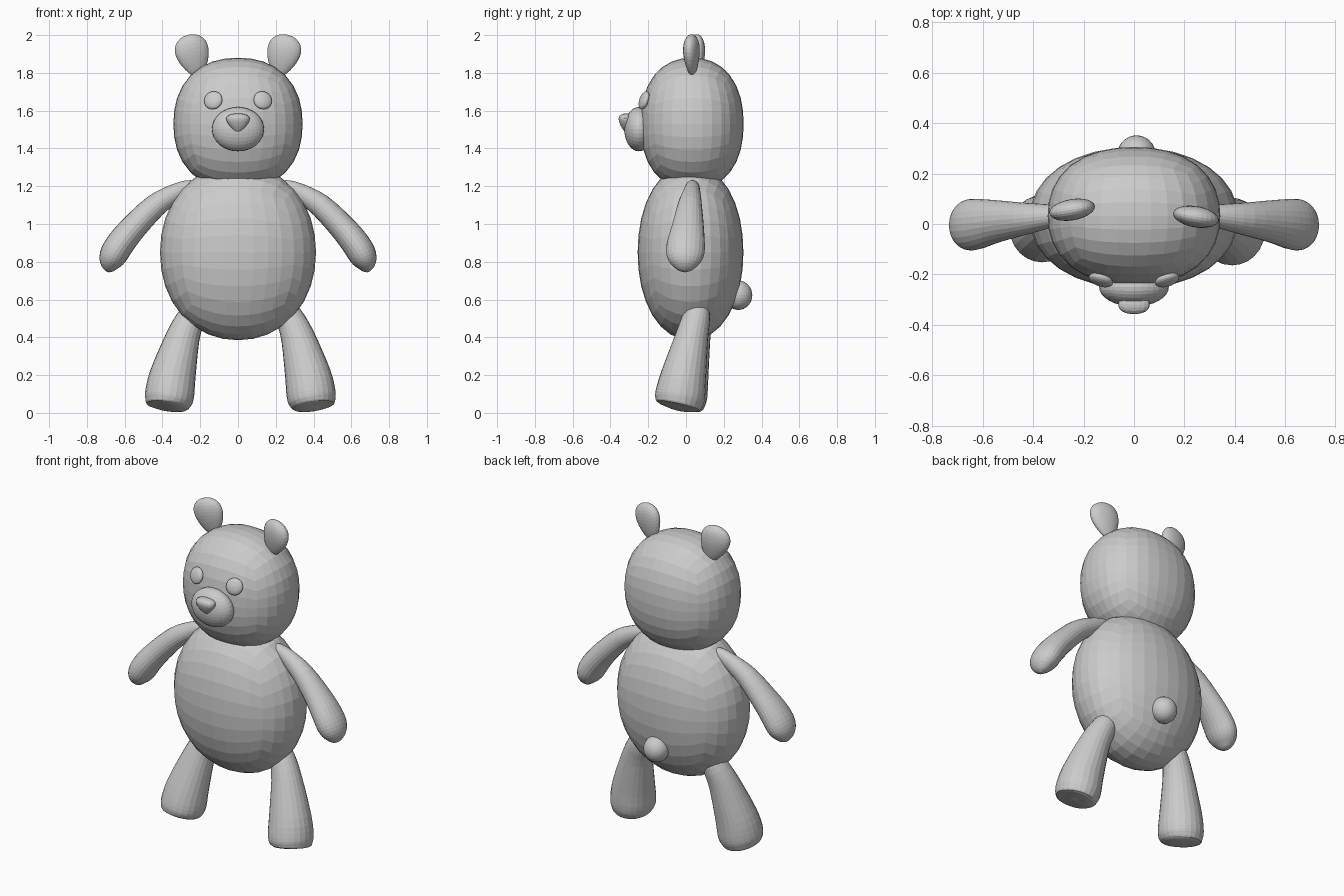
import bpy, bmesh, math
from mathutils import Vector, Euler

if "Cube" in bpy.data.objects:
    bpy.data.objects.remove(bpy.data.objects["Cube"])


def finish(name, bm):
    bmesh.ops.recalc_face_normals(bm, faces=bm.faces)
    mesh = bpy.data.meshes.new(name)
    bm.to_mesh(mesh)
    bm.free()
    obj = bpy.data.objects.new(name, mesh)
    bpy.context.collection.objects.link(obj)
    return obj


def blob(name, loc, radii, rot=(0, 0, 0), power=2.0, taper=0.0, cuts=7):
    """Quad sphere, optionally boxier (power) or egg-shaped (taper)."""
    bm = bmesh.new()
    bmesh.ops.create_cube(bm, size=2)
    bmesh.ops.subdivide_edges(bm, edges=bm.edges[:], cuts=cuts, use_grid_fill=True)
    turn = Euler(rot).to_matrix()
    for v in bm.verts:
        d = Vector([math.tan(c * math.pi / 4) for c in v.co])
        d /= sum(abs(c) ** power for c in d) ** (1 / power)
        k = 1 + taper * d.z
        v.co = turn @ Vector((d.x * radii[0] * k, d.y * radii[1] * k, d.z * radii[2])) + Vector(loc)
    return finish(name, bm)


def smooth_path(pts, steps):
    """Catmull-Rom interpolation of (x, y, z, ru, rv) tuples."""
    out = []
    for i in range(len(pts) - 1):
        a, b, c, d = (pts[max(i - 1, 0)], pts[i], pts[i + 1], pts[min(i + 2, len(pts) - 1)])
        for s in range(steps):
            t = s / steps
            out.append([0.5 * (2 * q + (r - p) * t + (2 * p - 5 * q + 4 * r - w) * t * t
                               + (3 * q - p - 3 * r + w) * t ** 3)
                        for p, q, r, w in zip(a, b, c, d)])
    out.append(list(pts[-1]))
    return out


def limb(name, pts, side, shift=(0, 0), segs=24, steps=3):
    """Tube of elliptical rings along a path; side = -1 mirrors it."""
    path = smooth_path(pts, steps)
    bm = bmesh.new()
    rings = []
    for i, (x, y, z, ru, rv) in enumerate(path):
        t = (Vector(path[min(i + 1, len(path) - 1)][:3]) - Vector(path[max(i - 1, 0)][:3])).normalized()
        u = t.cross(Vector((0, 1, 0))).normalized()
        v = u.cross(t)
        ring = []
        for k in range(segs):
            a = 2 * math.pi * k / segs
            co = Vector((x, y, z)) + u * max(ru, .002) * math.cos(a) + v * max(rv, .002) * math.sin(a)
            ring.append(bm.verts.new((co.x * side + shift[0], co.y + shift[1], co.z)))
        rings.append(ring)
    for r0, r1 in zip(rings, rings[1:]):
        for k in range(segs):
            n = (k + 1) % segs
            bm.faces.new((r0[k], r0[n], r1[n], r1[k]))
    bm.faces.new(rings[0])
    bm.faces.new(rings[-1])
    return finish(name, bm)


# Body, head and tail
blob("body", (0, .024, .85), (.413, .28, .465), power=2.1)
blob("head", (0, .032, 1.53), (.342, .273, .35), power=2.25)
blob("tail", (.01, .277, .623), (.075, .074, .078))

# Face
blob("muzzle", (0, -.25, 1.502), (.138, .077, .117))
blob("nose", (0, -.318, 1.535), (.055, .034, .05), power=2.2, taper=.55, cuts=5)

# Limb paths: x, y, z, radius in the front plane, radius in depth
arm = [(.22, .035, 1.215, .012, .012), (.26, .034, 1.2, .034, .034),
       (.34, .03, 1.16, .05, .048), (.44, .02, 1.095, .062, .065),
       (.55, .01, .985, .07, .085), (.62, 0, .9, .075, .1),
       (.657, -.004, .84, .074, .1), (.676, -.005, .795, .06, .08),
       (.685, -.005, .758, .03, .04), (.688, -.005, .745, .004, .004)]
leg = [(.245, .065, .6, .008, .008), (.252, .062, .575, .045, .045),
       (.268, .058, .52, .07, .07), (.317, .03, .4, .09, .088),
       (.37, -.012, .2, .122, .12), (.387, -.03, .1, .13, .132),
       (.395, -.038, .055, .122, .126), (.398, -.043, .032, .1, .105),
       (.4, -.045, .024, .005, .005)]

for side, label in ((-1, "left"), (1, "right")):
    left = side < 0
    blob(label + "_ear", (.237 * side, .058 if left else .03, 1.89), (.086, .04, .115),
         (0, .27 * side, -.17 * side), taper=.33)
    blob(label + "_eye", (.131 * side, -.222, 1.655), (.05, .022, .05), (-.32, 0, .3 * side), cuts=5)
    limb(label + "_arm", arm, side)
    limb(label + "_leg", leg, side, (.025, .012) if left else (0, 0))
